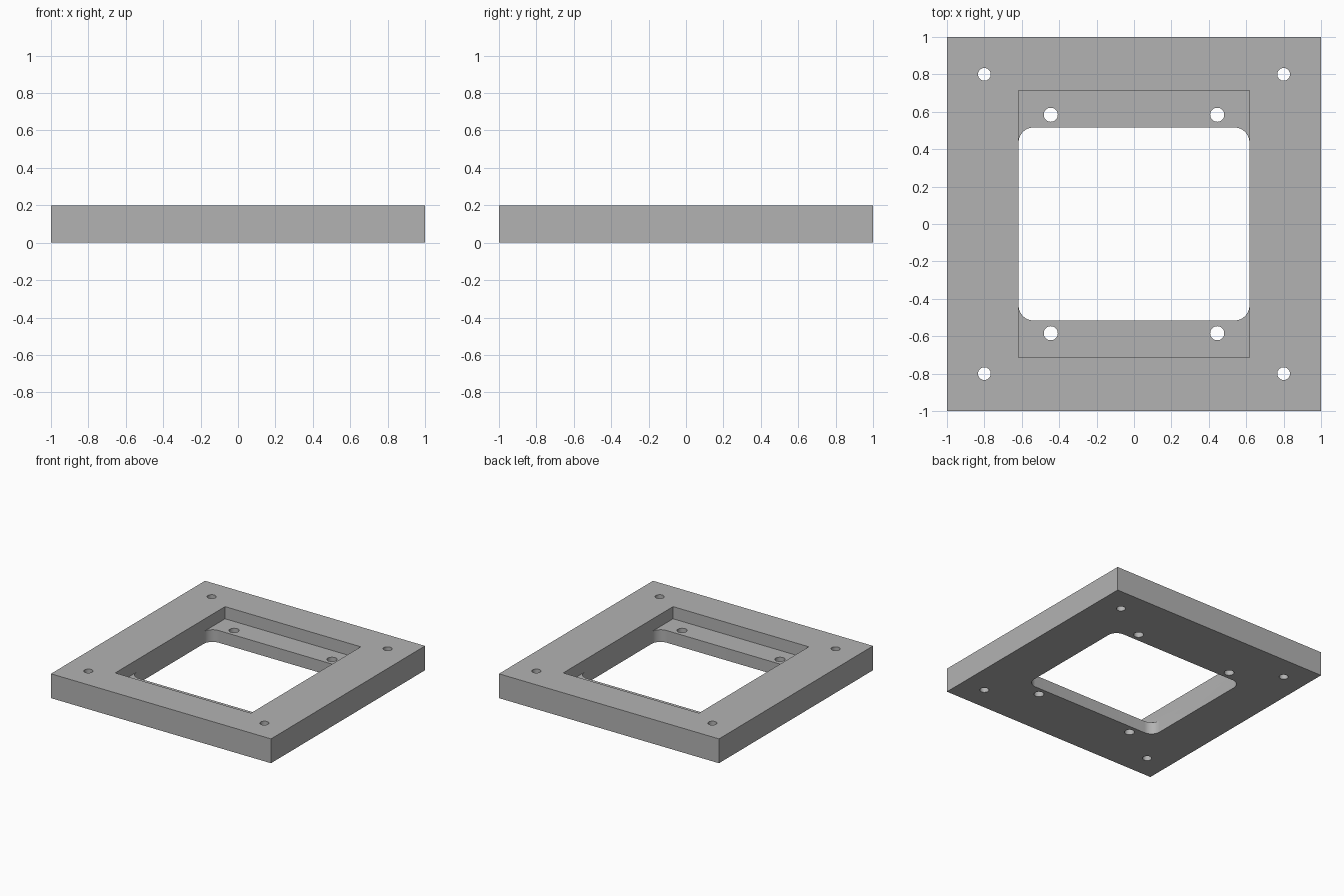
import bpy, bmesh, math
from mathutils import Matrix, Vector

cube = bpy.data.objects.get("Cube")
if cube:
    bpy.data.objects.remove(cube, do_unlink=True)

THICK, LEDGE = 0.2, 0.1

grey = bpy.data.materials.new("plain grey")
grey.use_nodes = True
colour = (0.45, 0.45, 0.45, 1)
grey.diffuse_color = colour
grey.node_tree.nodes["Principled BSDF"].inputs["Base Color"].default_value = colour


def make(name, bm):
    mesh = bpy.data.meshes.new(name)
    bm.to_mesh(mesh)
    bm.free()
    mesh.materials.append(grey)
    obj = bpy.data.objects.new(name, mesh)
    bpy.context.collection.objects.link(obj)
    return obj


def block(name, half_x, half_y, z0, z1, radius=0):
    """Box between two heights, with optional rounded upright edges."""
    bm = bmesh.new()
    size = Matrix.Diagonal((2 * half_x, 2 * half_y, z1 - z0, 1))
    bmesh.ops.create_cube(bm, size=1, matrix=Matrix.Translation((0, 0, (z0 + z1) / 2)) @ size)
    if radius:
        upright = [e for e in bm.edges if abs(e.verts[0].co.z - e.verts[1].co.z) > 0.01]
        bmesh.ops.bevel(bm, geom=upright, offset=radius, segments=10, profile=0.5, affect='EDGES')
    return make(name, bm)


def pins(name, x, y, radius):
    """Four upright cylinders, mirrored about both axes."""
    bm = bmesh.new()
    for sx in (-1, 1):
        for sy in (-1, 1):
            bmesh.ops.create_cone(bm, cap_ends=True, segments=32, radius1=radius, radius2=radius,
                                  depth=1, matrix=Matrix.Translation((sx * x, sy * y, 0)))
    return make(name, bm)


# Square plate and the shapes cut from it
frame = block("frame_plate", 1, 1, 0, THICK)
cutters = [
    block("recess_cutter", 0.617, 0.713, LEDGE, THICK + 0.1),
    block("opening_cutter", 0.617, 0.516, -0.1, LEDGE + 0.05, radius=0.08),
    pins("corner_hole_cutter", 0.8, 0.8, 0.034),
    pins("ledge_hole_cutter", 0.445, 0.584, 0.0375),
]
for cutter in cutters:
    cutter.hide_render = True
    cut = frame.modifiers.new(cutter.name, 'BOOLEAN')
    cut.operation = 'DIFFERENCE'
    cut.solver = 'EXACT'
    cut.object = cutter

# Apply the cuts and discard the cutters
bpy.ops.object.select_all(action='DESELECT')
frame.select_set(True)
bpy.context.view_layer.objects.active = frame
for cutter in cutters:
    bpy.ops.object.modifier_apply(modifier=cutter.name)
    bpy.data.objects.remove(cutter, do_unlink=True)

# Smooth hole walls and rounded corners, crisp edges elsewhere
bpy.ops.object.shade_smooth_by_angle(angle=math.radians(30))
